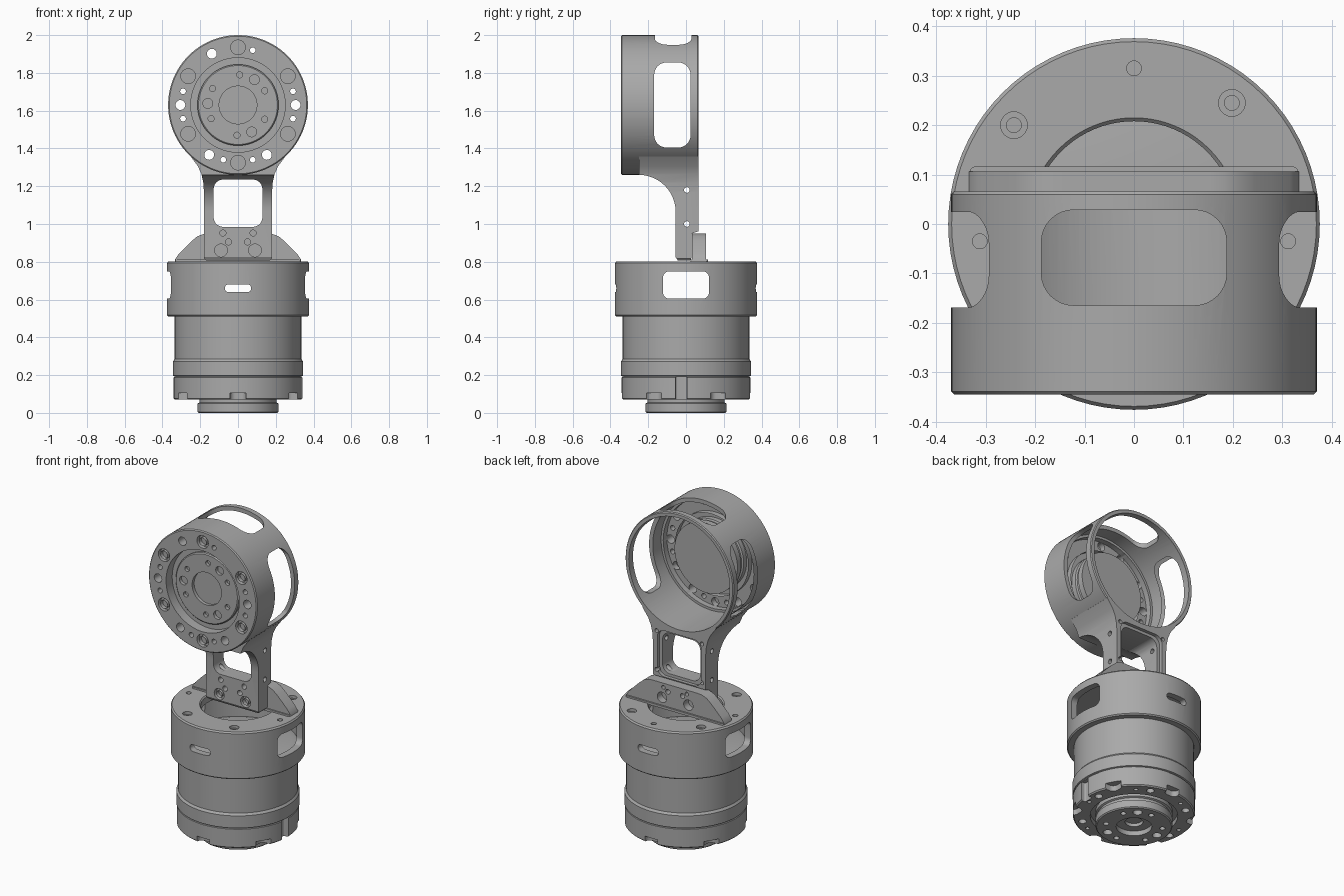
import bpy, bmesh
from math import sin, cos, pi, radians, sqrt
from mathutils import Vector

if "Cube" in bpy.data.objects:
    bpy.data.objects.remove(bpy.data.objects["Cube"])

grey = bpy.data.materials.new("machined grey")
grey.use_nodes = True
COLOUR = (0.4, 0.4, 0.4, 1)
grey.diffuse_color = COLOUR
grey.node_tree.nodes["Principled BSDF"].inputs["Base Color"].default_value = COLOUR

RING_Z = 1.63     # height of the upper ring's axis


def place(axis, u, v, t):
    return Vector({"x": (t, u, v), "y": (u, t, v), "z": (u, v, t)}[axis])


def circle(u, v, r, n=24):
    return [(u + r * cos(2 * pi * i / n), v + r * sin(2 * pi * i / n)) for i in range(n)]


def round_rect(u, v, w, h, r, n=8):
    pts = []
    for q, (su, sv) in enumerate([(1, 1), (-1, 1), (-1, -1), (1, -1)]):
        for i in range(n + 1):
            a = pi / 2 * (q + i / n)
            pts.append((u + su * (w / 2 - r) + r * cos(a), v + sv * (h / 2 - r) + r * sin(a)))
    return pts


def mirrored(half):
    return half + [(-u, v) for u, v in reversed(half)]


def make(name, bm):
    bmesh.ops.remove_doubles(bm, verts=bm.verts, dist=1e-5)
    bmesh.ops.recalc_face_normals(bm, faces=bm.faces)
    mesh = bpy.data.meshes.new(name)
    bm.to_mesh(mesh)
    bm.free()
    mesh.materials.append(grey)
    obj = bpy.data.objects.new(name, mesh)
    bpy.context.scene.collection.objects.link(obj)
    return obj


def prisms(name, *shapes):
    """Each shape is (outline, axis, start, end)."""
    bm = bmesh.new()
    for loop, axis, a, b in shapes:
        lo = [bm.verts.new(place(axis, u, v, a)) for u, v in loop]
        hi = [bm.verts.new(place(axis, u, v, b)) for u, v in loop]
        bm.faces.new(lo)
        bm.faces.new(hi)
        for i in range(len(loop)):
            j = (i + 1) % len(loop)
            bm.faces.new((lo[i], lo[j], hi[j], hi[i]))
    return make(name, bm)


def lathe(name, profile, axis="z", v0=0, steps=80):
    """Revolve (radius, distance along axis) points around an axis."""
    bm = bmesh.new()
    vs = [bm.verts.new(place(axis, r, v0, t)) for r, t in profile]
    edges = [bm.edges.new(p) for p in zip(vs, vs[1:])]
    bmesh.ops.spin(bm, geom=vs + edges, cent=place(axis, 0, v0, 0),
                   axis=place(axis, 0, 0, 1), angle=2 * pi, steps=steps)
    return make(name, bm)


def combine(obj, other, operation="DIFFERENCE"):
    mod = obj.modifiers.new("combine", "BOOLEAN")
    mod.operation, mod.solver, mod.object = operation, "EXACT", other
    mod.use_self = True
    graph = bpy.context.evaluated_depsgraph_get()
    mesh = bpy.data.meshes.new_from_object(obj.evaluated_get(graph))
    obj.modifiers.clear()
    obj.data = mesh
    bpy.data.objects.remove(other)


def cut(obj, *shapes):
    combine(obj, prisms("cutter", *shapes))


def polar(r, deg, v0=0):
    return r * cos(radians(deg)), v0 + r * sin(radians(deg))


# Motor housing with stepped outside
motor = lathe("motor_housing", [
    (0, 0.1), (0.245, 0.1), (0.245, 0.07), (0.335, 0.07), (0.342, 0.077), (0.342, 0.188),
    (0.336, 0.19), (0.336, 0.194), (0.345, 0.197), (0.345, 0.272), (0.335, 0.285),
    (0.335, 0.57), (0.3, 0.58), (0, 0.58)])
holes = []
for k in range(6):
    u, v = polar(0.345, 30 + 60 * k)
    holes.append((round_rect(u, v, 0.085, 0.085, 0.03), "z", 0.03, 0.105))
    holes.append((circle(*polar(0.295, 60 * k + 8), 0.022), "z", 0.03, 0.13))
    holes.append((circle(*polar(0.295, 60 * k - 8), 0.012), "z", 0.03, 0.12))
cut(motor, *holes)
cut(motor, (round_rect(0.34, -0.025, 0.06, 0.06, 0.01), "z", 0.03, 0.19))


# Output hubs: the lower one faces down, the upper one faces forward
def hub(name, axis, v0, face, depth):
    obj = lathe(name, [
        (0, face + 0.05), (0.05, face + 0.05), (0.05, face + 0.03), (0.1, face + 0.03),
        (0.1, face), (0.209, face), (0.215, face + 0.006), (0.215, face + 0.05),
        (0.205, face + 0.055), (0.205, face + 0.07), (0.215, face + 0.075),
        (0.215, face + depth), (0, face + depth)], axis, v0)
    drill = [(circle(*polar(0.16, a, v0), 0.026), axis, face - 0.1, face + 0.03) for a in (57, 177, 297)]
    drill += [(circle(*polar(0.16, a, v0), 0.016), axis, face - 0.1, face + 0.03)
              for a in (28, 87, 147, 207, 268, 332)]
    cut(obj, *drill)
    return obj


hub("lower_output_hub", "z", 0, 0, 0.11)
hub("upper_output_hub", "y", RING_Z, -0.305, 0.11)

# Collar: a cup turned over the motor, with an opening in its top
collar = lathe("collar", [
    (0.336, 0.51), (0.369, 0.51), (0.376, 0.517), (0.376, 0.793), (0.369, 0.802), (0.215, 0.802),
    (0.208, 0.795), (0.208, 0.755), (0.336, 0.755), (0.336, 0.51)])
cut(collar,
    (round_rect(0, 0.677, 0.245, 0.145, 0.035), "x", -0.5, 0.5),
    (round_rect(0, 0.66, 0.14, 0.042, 0.0209), "y", -0.5, 0.5))
tops = [(0, 0.315), (0.198, 0.245), (-0.243, 0.2), (-0.312, -0.035), (0.312, -0.035),
        (-0.16, -0.265), (0.16, -0.265)]
cut(collar, *[(circle(u, v, 0.015), "z", 0.77, 0.85) for u, v in tops])
cut(collar, *[(circle(u, v, 0.027), "z", 0.785, 0.85) for u, v in tops[1:3] + tops[5:]])

# Upright tab on the collar
tab = prisms("mounting_tab", (mirrored([
    (0.335, 0.795), (0.332, 0.815), (0.315, 0.84), (0.28, 0.876), (0.245, 0.91),
    (0.215, 0.935), (0.18, 0.948), (0.15, 0.95)]), "y", 0.032, 0.106))
cut(tab, *[(circle(s * u, v, r), "y", 0.06, 0.2)
           for s in (-1, 1) for u, v, r in ((0.09, 0.86, 0.032), (0.05, 0.905, 0.015), (0.08, 0.925, 0.012))])
prisms("tab_foot", (round_rect(0, 0.07, 0.664, 0.092, 0.01), "z", 0.797, 0.812))

# Upper ring and its neck, joined and then hollowed
ring = lathe("upper_ring", [
    (0, -0.345), (0.364, -0.345), (0.37, -0.339), (0.37, 0.06), (0.365, 0.066), (0, 0.066)],
    "y", RING_Z, 96)
neck = prisms("neck", (mirrored([
    (0.17, 0.808), (0.18, 0.818), (0.18, 1.17), (0.184, 1.22), (0.194, 1.265),
    (0.212, 1.305), (0.25, 1.357), (0.25, 1.46)]), "y", -0.5, 0.5))
fillet = [(-0.25 + 0.195 * sin(a), 1.065 + 0.195 * cos(a)) for a in [pi / 2 * i / 12 for i in range(13)]]
side = prisms("neck_side", (fillet + [
    (-0.055, 0.825), (-0.043, 0.806), (0.02, 0.806), (0.03, 0.82), (0.03, 0.95),
    (0.066, 0.962), (0.066, 1.45), (-0.25, 1.45)], "x", -0.4, 0.4))
combine(neck, side, "INTERSECT")
combine(ring, neck, "UNION")
cut(ring, (circle(0, RING_Z, 0.345, 96), "y", -0.25, 0.2))
cut(ring, (circle(0, RING_Z, 0.33, 96), "y", -0.285, 0.0), (circle(0, RING_Z, 0.25, 80), "y", -0.5, 0.0))
# Windows in the ring wall
cut(ring, (round_rect(0, -0.068, 0.375, 0.193, 0.065), "z", RING_Z + 0.1, 2.2))
cut(ring, (round_rect(-0.072, RING_Z, 0.193, 0.45, 0.065), "x", -0.5, 0.5))
# Window, pocket and cross holes in the neck
cut(ring, (round_rect(0, 1.11, 0.258, 0.25, 0.05), "y", -0.5, 0.5))
cut(ring, (round_rect(0, 1.11, 0.3, 0.285, 0.05), "y", 0.045, 0.5))
cut(ring, *[(circle(0.005, z, 0.015), "x", -0.5, 0.5) for z in (1.0, 1.18)])
cut(ring, *[(circle(s * u, v, r), "y", -0.2, end) for s in (-1, 1) for u, v, r, end in (
    (0.09, 0.86, 0.034, -0.03), (0.09, 0.86, 0.02, 0.01), (0.05, 0.905, 0.016, 0.01),
    (0.08, 0.952, 0.016, 0.01))])
cut(ring, *[(circle(s * 0.155, z, 0.012), "y", 0.03, 0.2) for s in (-1, 1) for z in (1.0, 1.24)])
# Bolt holes in the front plate
bolts = []
for a in range(30, 390, 60):
    p = polar(0.305, a, RING_Z)
    bolts += [(circle(*p, 0.039), "y", -0.5, -0.32), (circle(*p, 0.025), "y", -0.5, -0.2)]
bolts += [(circle(*polar(0.305, a, RING_Z), 0.026), "y", -0.5, -0.2) for a in (0, 117, 180, 240, 300)]
bolts += [(circle(*polar(0.3, a, RING_Z), 0.015), "y", -0.5, -0.2) for a in (14, 75, 166, 194, 255, 285, 346)]
cut(ring, *bolts)

# Smooth round surfaces while keeping machined edges crisp
parts = [o for o in bpy.context.scene.objects if o.type == "MESH" and grey.name in o.data.materials]
for o in parts:
    o.select_set(True)
bpy.context.view_layer.objects.active = parts[0]
bpy.ops.object.shade_smooth_by_angle(angle=radians(30))
